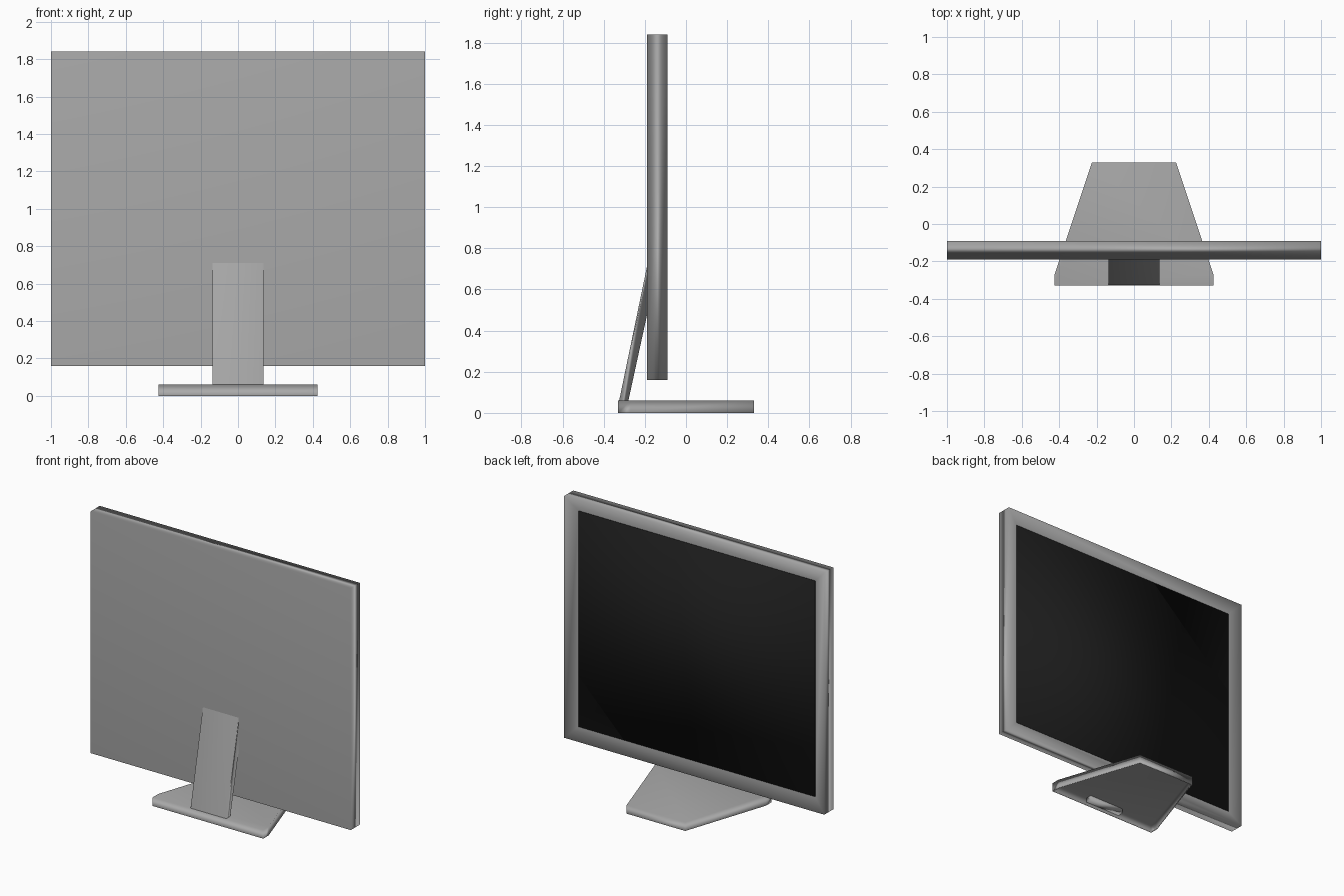
import bpy, bmesh

if "Cube" in bpy.data.objects:
    bpy.data.objects.remove(bpy.data.objects["Cube"], do_unlink=True)


def material(name, value):
    m = bpy.data.materials.new(name)
    m.use_nodes = True
    color = (value, value, value, 1)
    m.diffuse_color = color
    m.node_tree.nodes["Principled BSDF"].inputs["Base Color"].default_value = color
    return m


gray = material("gray plastic", 0.4)
black = material("black screen", 0.011)


def loft(name, loops, mat, cap_start=True, cap_end=True):
    """Skin a series of equal-length vertex loops."""
    bm = bmesh.new()
    rings = [[bm.verts.new(p) for p in loop] for loop in loops]
    for a, b in zip(rings, rings[1:]):
        for i in range(len(a)):
            j = (i + 1) % len(a)
            bm.faces.new((a[i], a[j], b[j], b[i]))
    if cap_start:
        bm.faces.new(rings[0][::-1])
    if cap_end:
        bm.faces.new(rings[-1])
    bmesh.ops.recalc_face_normals(bm, faces=bm.faces)
    for f in bm.faces:
        f.smooth = True
    mesh = bpy.data.meshes.new(name)
    bm.to_mesh(mesh)
    bm.free()
    mesh.materials.append(mat)
    obj = bpy.data.objects.new(name, mesh)
    bpy.context.collection.objects.link(obj)
    return obj


def soften(obj):
    """Smooth edges while the large faces stay flat."""
    mod = obj.modifiers.new("weighted normals", "WEIGHTED_NORMAL")
    mod.mode = "FACE_AREA"
    mod.keep_sharp = False


def frame_loop(inset, y):
    x, z = 1 - inset, 0.84 - inset
    return [(sx * x, y, 1 + sz * z) for sx, sz in ((-1, -1), (1, -1), (1, 1), (-1, 1))]


# Display casing with a bezel sloping inward to the screen
casing = loft("display_casing",
              [frame_loop(0, -0.19), frame_loop(0, -0.09), frame_loop(0.09, -0.12)], gray)
soften(casing)

# Screen plate
loft("screen", [frame_loop(0.09, -0.121), frame_loop(0.09, -0.118)], black)

# Tapered base, hollow underneath
half = [(0.425, -0.33), (0.425, -0.27), (0.225, 0.33)]
outline = half + [(-x, y) for x, y in reversed(half)]
base = loft("base", [[(x, y, z) for x, y in outline] for z in (0, 0.06)], gray, cap_start=False)
shell = base.modifiers.new("shell", "SOLIDIFY")
shell.thickness = 0.008
shell.offset = -1
shell.use_even_offset = True
soften(base)

# Slanted support leg, its foot reaching into the base
side = [(-0.325, 0.02), (-0.325, 0.06), (-0.19, 0.71), (-0.18, 0.71),
        (-0.18, 0.52), (-0.28, 0.06), (-0.28, 0.02)]
leg = loft("support_leg", [[(x, y, z) for y, z in side] for x in (-0.137, 0.137)], gray)
soften(leg)
